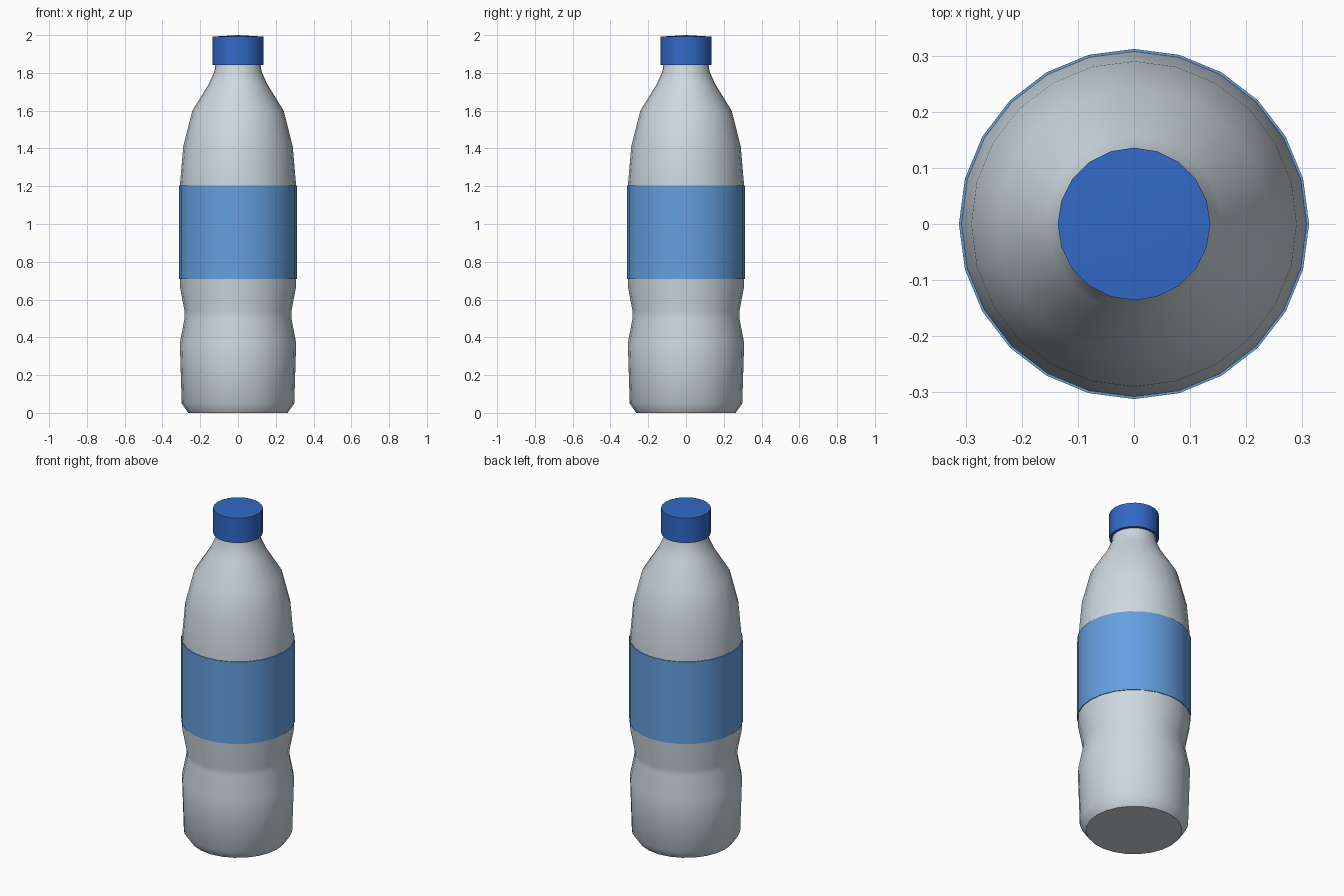
import bpy, math

cube = bpy.data.objects.get("Cube")
if cube:
    bpy.data.objects.remove(cube, do_unlink=True)


def material(name, color):
    mat = bpy.data.materials.new(name)
    mat.use_nodes = True
    mat.diffuse_color = (*color, 1)
    bsdf = next(n for n in mat.node_tree.nodes if n.type == "BSDF_PRINCIPLED")
    bsdf.inputs["Base Color"].default_value = (*color, 1)
    return mat


def lathe(name, profile, sides, mat):
    """Turn (radius, height) points around z; a zero radius becomes a pole."""
    verts, rings, faces = [], [], []
    for r, z in profile:
        count = sides if r else 1
        rings.append([len(verts) + i for i in range(count)])
        for i in range(count):
            a = math.tau * i / sides
            verts.append((r * math.cos(a), r * math.sin(a), z))
    for low, high in zip(rings, rings[1:]):
        for i in range(sides):
            j = (i + 1) % sides
            if len(low) == 1:
                faces.append((low[0], high[j], high[i]))
            elif len(high) == 1:
                faces.append((low[i], low[j], high[0]))
            else:
                faces.append((low[i], low[j], high[j], high[i]))
    mesh = bpy.data.meshes.new(name)
    mesh.from_pydata(verts, [], faces)
    mesh.materials.append(mat)
    obj = bpy.data.objects.new(name, mesh)
    bpy.context.collection.objects.link(obj)
    bpy.ops.object.select_all(action="DESELECT")
    obj.select_set(True)
    bpy.context.view_layer.objects.active = obj
    bpy.ops.object.shade_smooth_by_angle(angle=math.radians(45))
    return obj


plastic = material("pale grey plastic", (0.61, 0.69, 0.74))
label_blue = material("light blue label", (0.13, 0.35, 0.75))
cap_blue = material("dark blue cap", (0.032, 0.14, 0.57))

# Bottle: bevelled base, waist, straight middle, tapering shoulder and neck
lathe("bottle_body", [
    (0, 0), (0.263, 0), (0.298, 0.05), (0.308, 0.37), (0.283, 0.5),
    (0.283, 0.54), (0.308, 0.67), (0.308, 1.2), (0.29, 1.41), (0.242, 1.6),
    (0.155, 1.74), (0.124, 1.81), (0.118, 1.86), (0, 1.86),
], 24, plastic)

# Label: thin band wrapped round the middle
lathe("label", [
    (0.307, 0.71), (0.312, 0.71), (0.312, 1.205), (0.307, 1.205),
], 24, label_blue)

# Cap: short closed cylinder with a barely domed top
lathe("cap", [
    (0, 1.842), (0.136, 1.842), (0.136, 1.992), (0, 2.0),
], 20, cap_blue)
